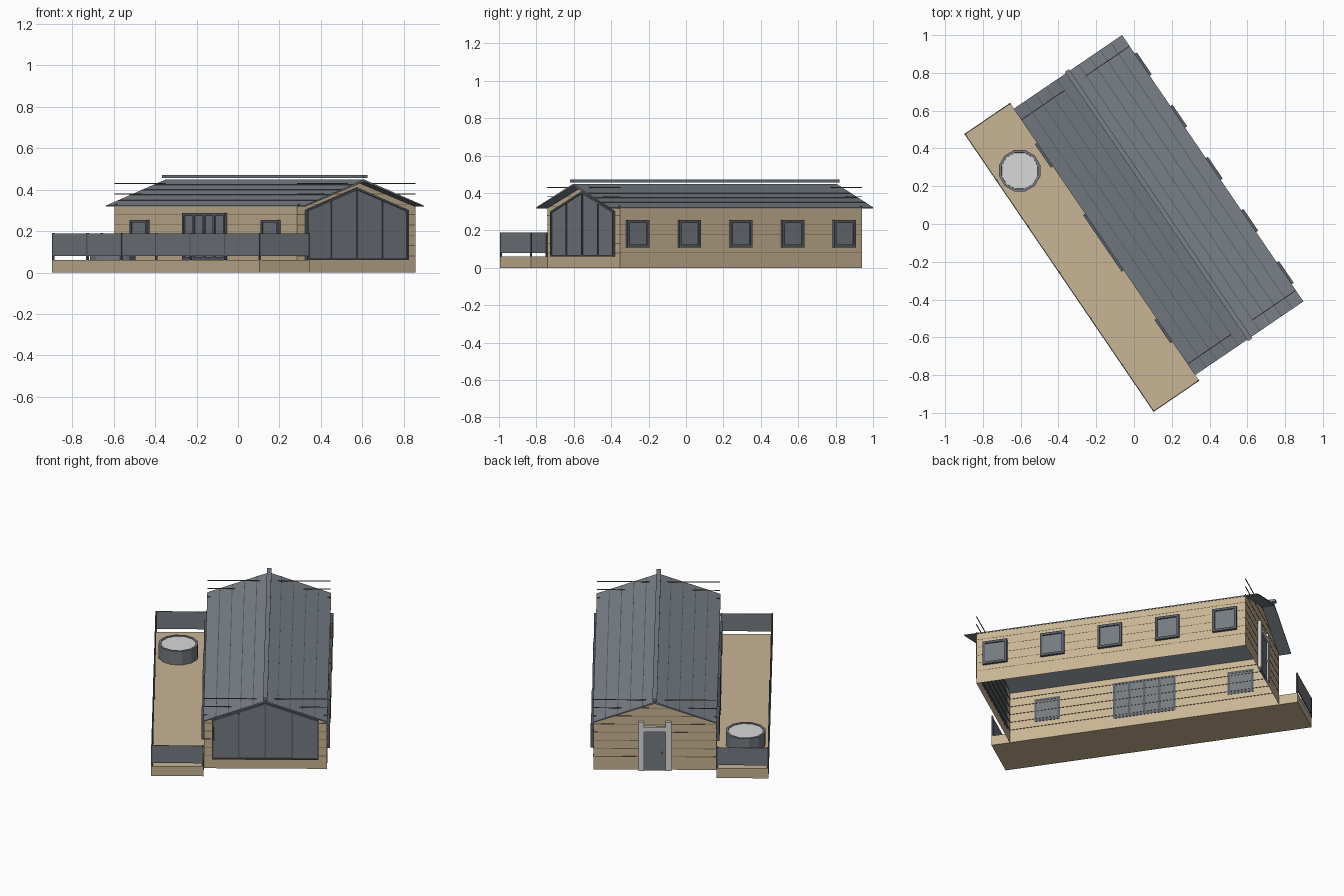
import bpy, bmesh, math
from mathutils import Matrix

cube = bpy.data.objects.get("Cube")
if cube:
    bpy.data.objects.remove(cube, do_unlink=True)


def material(name, *rgb):
    lin = [((c / 255 + 0.055) / 1.055) ** 2.4 for c in rgb] + [1]
    m = bpy.data.materials.new(name)
    m.use_nodes = True
    m.diffuse_color = lin
    m.node_tree.nodes["Principled BSDF"].inputs["Base Color"].default_value = lin
    return m


TAN = material("tan timber", 201, 181, 148)
BROWN = material("brown batten", 125, 107, 80)
ROOF = material("roof slate", 122, 129, 137)
SEAM = material("roof seam", 88, 93, 100)
GLASS = material("grey glass", 117, 122, 128)
FRAME = material("dark frame", 88, 94, 102)
LIGHT = material("light grey", 217, 217, 217)
GOLD = material("brass", 190, 150, 70)

# The house is modelled along local x, then turned into place
PLACE = Matrix.Translation((0.13, 0.10, 0)) @ Matrix.Rotation(math.radians(-55.75), 4, "Z")
HALF_L, HALF_W = 0.783, 0.345      # wall half length and half width
EAVE, RIDGE = 0.318, 0.438         # wall heights at eave and apex
SLOPE = (RIDGE - EAVE) / HALF_W


def finish(name, bm, *mats):
    mesh = bpy.data.meshes.new(name)
    bm.to_mesh(mesh)
    bm.free()
    for m in mats:
        mesh.materials.append(m)
    ob = bpy.data.objects.new(name, mesh)
    ob.matrix_world = PLACE
    bpy.context.collection.objects.link(ob)
    return ob


def add_box(bm, x, y, z):
    size = [b - a for a, b in (x, y, z)]
    mid = [(a + b) / 2 for a, b in (x, y, z)]
    mat = Matrix.Translation(mid) @ Matrix.Diagonal((*size, 1))
    bmesh.ops.create_cube(bm, size=1, matrix=mat)


def boxes(name, mat, *ranges):
    bm = bmesh.new()
    for r in ranges:
        add_box(bm, *r)
    return finish(name, bm, mat)


def around(c, half):
    return (c - half, c + half)


def mirrored(s, a, b):
    return tuple(sorted((s * a, s * b)))


# Walls: open-bottomed shell with two gables
bm = bmesh.new()
ends = []
for x in (-HALF_L, HALF_L):
    pts = [(-HALF_W, 0), (-HALF_W, EAVE), (0, RIDGE), (HALF_W, EAVE), (HALF_W, 0)]
    ends.append([bm.verts.new((x, y, z)) for y, z in pts])
    bm.faces.new(ends[-1])
a, b = ends
for i in (0, 3):
    bm.faces.new((a[i], a[i + 1], b[i + 1], b[i]))
bmesh.ops.recalc_face_normals(bm, faces=bm.faces)
finish("walls", bm, TAN)

# Cladding battens, full width across the gables
rows = [0.08 + 0.05 * i for i in range(8)]
for s, end in ((1, "front"), (-1, "back")):
    boxes(end + "_gable_battens", BROWN, *[
        (mirrored(s, HALF_L - 0.003, HALF_L + 0.001), (-HALF_W, HALF_W), around(z, 0.002))
        for z in rows])
for s, side in ((1, "left"), (-1, "right")):
    boxes(side + "_wall_battens", BROWN, *[
        ((-HALF_L, HALF_L), mirrored(s, HALF_W - 0.003, HALF_W + 0.0006), around(z, 0.001))
        for z in rows if z < EAVE - 0.02])

# Roof: thin folded slab with long seams and a ridge cap
ROOF_L, ROOF_W, THICK = 0.853, 0.347, 0.011
bm = bmesh.new()
low = RIDGE + 0.001 - SLOPE * ROOF_W
section = [(-ROOF_W, low), (0, RIDGE + 0.001), (ROOF_W, low),
           (ROOF_W, low + THICK * 0.5), (0, RIDGE + THICK), (-ROOF_W, low + THICK * 0.5)]
a, b = [[bm.verts.new((x, y, z)) for y, z in section] for x in (-ROOF_L, ROOF_L)]
for ring in (a, b):
    bm.faces.new((ring[0], ring[1], ring[4], ring[5]))
    bm.faces.new((ring[1], ring[2], ring[3], ring[4]))
for i in range(6):
    j = (i + 1) % 6
    bm.faces.new((a[i], a[j], b[j], b[i]))
bmesh.ops.recalc_face_normals(bm, faces=bm.faces)
finish("roof", bm, ROOF)

top_slope = (RIDGE + THICK - low - THICK * 0.5) / ROOF_W
seams = []
for y in [s * 0.069 * i for s in (-1, 1) for i in range(1, 5)]:
    z = RIDGE + THICK - top_slope * abs(y)
    seams.append(((-ROOF_L, ROOF_L), around(y, 0.002), (z - 0.003, z + 0.0015)))
boxes("roof_seams", SEAM, *seams)
boxes("ridge_cap", ROOF, ((-0.862, 0.862), around(0, 0.013), (0.457, 0.472)))


# Framed windows on the long walls
def window(name, side, x, width, z0, z1, panes=1):
    h, t = width / 2, 0.014
    deep = mirrored(side, HALF_W - 0.002, HALF_W + 0.015)
    bars = [((x - h, x + h), deep, (z0, z0 + t)), ((x - h, x + h), deep, (z1 - t, z1))]
    for i in range(panes + 1):
        c = x - h + t / 2 + (width - t) * i / panes
        bars.append((around(c, t / 2), deep, (z0 + t, z1 - t)))
    boxes(name + "_frame", FRAME, *bars)
    boxes(name + "_glass", GLASS,
          ((x - h, x + h), mirrored(side, HALF_W - 0.001, HALF_W + 0.008), (z0 + 0.002, z1 - 0.002)))


for i in range(5):
    window(f"left_window_{i + 1}", 1, 0.005 + 0.334 * (i - 2), 0.14, 0.11, 0.255)
window("right_window_back", -1, -0.56, 0.15, 0.11, 0.255)
window("right_window_front", -1, 0.565, 0.15, 0.11, 0.255)
window("terrace_doors", -1, 0, 0.364, 0.06, 0.287, panes=4)

# Gable glazing: five-sided frame with inset glass and mullions
bm = bmesh.new()
W, SIDE, PEAK, SILL = 0.298, 0.302, 0.41, 0.06
outline = [(-W, SILL), (W, SILL), (W, SIDE), (0, PEAK), (-W, SIDE)]
face = bm.faces.new([bm.verts.new((HALF_L - 0.001, y, z)) for y, z in outline])
out = bmesh.ops.extrude_face_region(bm, geom=[face])
bmesh.ops.translate(bm, vec=(0.015, 0, 0), verts=[v for v in out["geom"] if isinstance(v, bmesh.types.BMVert)])
pane = [f for f in out["geom"] if isinstance(f, bmesh.types.BMFace)][0]
bmesh.ops.recalc_face_normals(bm, faces=bm.faces)
bmesh.ops.inset_region(bm, faces=[pane], thickness=0.011, depth=0)
bmesh.ops.inset_region(bm, faces=[pane], thickness=0.0005, depth=-0.006)
pane.material_index = 1
finish("gable_glazing", bm, FRAME, GLASS)
boxes("gable_mullions", FRAME, *[
    ((HALF_L + 0.004, HALF_L + 0.013), around(y, 0.004),
     (SILL + 0.01, PEAK - 0.013 - abs(y) * (PEAK - SIDE) / W)) for y in (-0.15, 0, 0.15)])

# Back entrance
BACK = (-HALF_L - 0.018, -HALF_L + 0.002)
boxes("entrance_surround", LIGHT,
      (BACK, (-0.092, -0.06), (0, 0.30)), (BACK, (0.06, 0.092), (0, 0.30)),
      (BACK, (-0.06, 0.06), (0.24, 0.268)))
boxes("entrance_door", GLASS, ((-HALF_L - 0.01, -HALF_L + 0.002), (-0.06, 0.06), (0, 0.24)))
boxes("door_knob", GOLD, ((-HALF_L - 0.018, -HALF_L - 0.009), around(-0.04, 0.005), around(0.11, 0.005)))

# Terrace deck and railing
DX, DY0, DY1, DECK = 0.89, -0.638, -0.345, 0.06
boxes("deck", TAN, ((-DX, DX), (DY0, DY1), (0, DECK)))
T = 0.005
rail_z = (0.08, 0.188)
boxes("railing_panels", GLASS,
      ((-DX, DX), (DY0, DY0 + T), rail_z),
      ((-DX, T - DX), (DY0 + T, DY1), rail_z),
      ((DX - T, DX), (DY0 + T, DY1), rail_z))
posts = [(-DX + 0.004 + (2 * DX - 0.008) * i / 6, DY0 + 0.004) for i in range(7)]
posts += [(s * (DX - 0.004), DY1 - 0.004) for s in (-1, 1)]
boxes("railing_posts", FRAME, *[
    (around(x, 0.0045), around(y, 0.0045), (DECK, 0.19)) for x, y in posts])

# Hot tub: faceted drum with a raised rim and pale water cover
bm = bmesh.new()
centre = PLACE.inverted() @ Matrix.Translation((-0.605, 0.282, DECK + 0.042))
bmesh.ops.create_cone(bm, cap_ends=True, segments=12, radius1=0.113, radius2=0.113,
                      depth=0.084, matrix=centre @ Matrix.Rotation(math.radians(15), 4, "Z"))
bm.normal_update()
lid = max(bm.faces, key=lambda f: f.calc_center_median().z)
bmesh.ops.inset_region(bm, faces=[lid], thickness=0.014, depth=0)
bmesh.ops.inset_region(bm, faces=[lid], thickness=0.0005, depth=-0.004)
lid.material_index = 1
finish("hot_tub", bm, GLASS, LIGHT)
